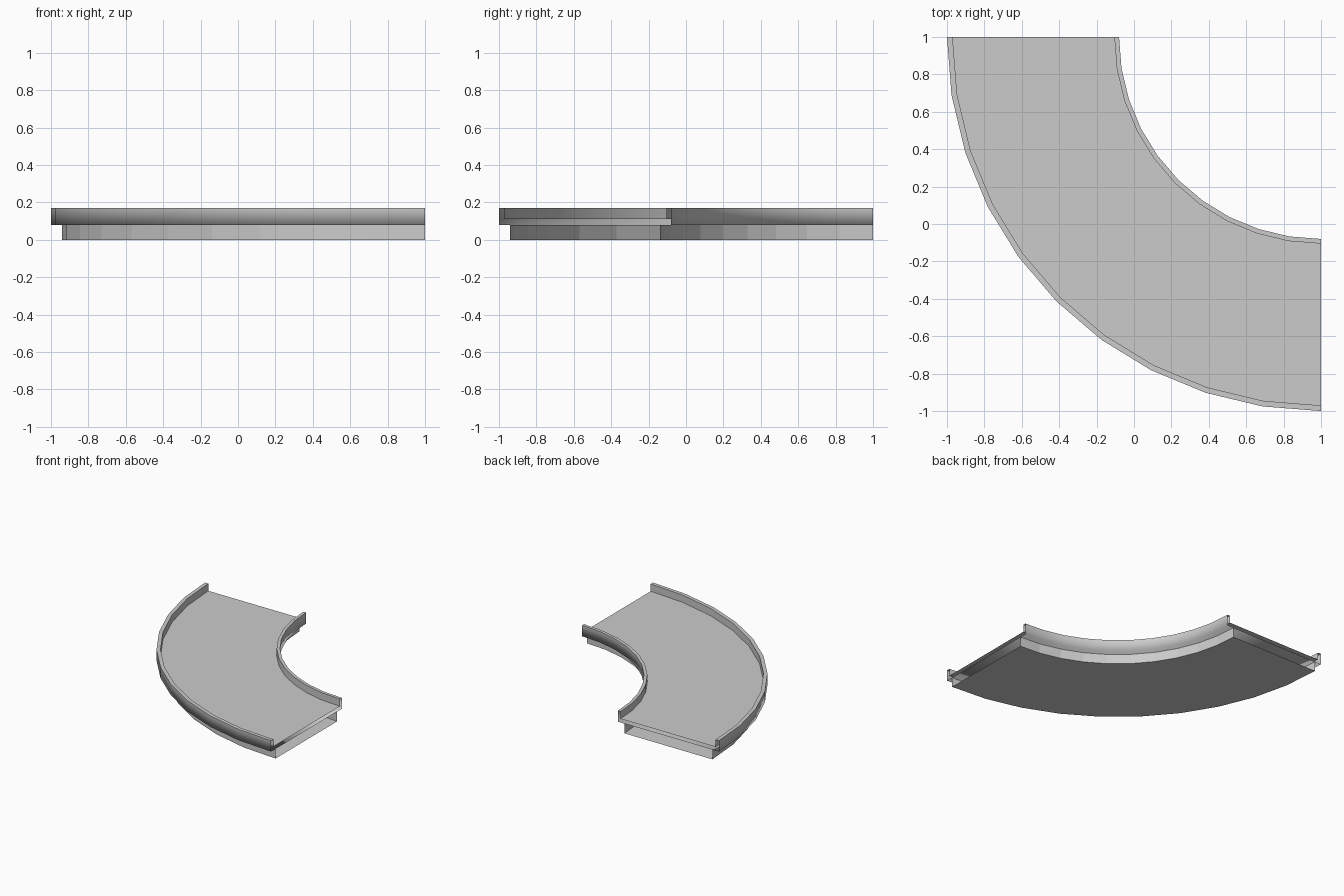
import bpy, bmesh
from math import cos, sin, radians

if "Cube" in bpy.data.objects:
    bpy.data.objects.remove(bpy.data.objects["Cube"])

SEGMENTS = 10          # 9 degree steps round the quarter turn
CENTRE = (1.0, 1.0)    # centre of the bend


def sweep(name, profile, closed, smooth_sides=()):
    """Sweep an (r, z) profile through 90 degrees, leaving the ends open."""
    bm = bmesh.new()
    rings = []
    for k in range(SEGMENTS + 1):
        a = radians(90 * k / SEGMENTS)
        rings.append([bm.verts.new((CENTRE[0] - r * cos(a),
                                    CENTRE[1] - r * sin(a), z))
                      for r, z in profile])
    n = len(profile)
    for ring, nxt in zip(rings, rings[1:]):
        for i in range(n if closed else n - 1):
            j = (i + 1) % n
            face = bm.faces.new((ring[i], nxt[i], nxt[j], ring[j]))
            face.normal_flip()
            face.smooth = i in smooth_sides
            face.normal_update()
    # wind every face so that it points out of the section
    bm.normal_update()
    for f in bm.faces:
        f.normal_flip()
    mesh = bpy.data.meshes.new(name)
    bm.faces.ensure_lookup_table()
    bottom = min(bm.faces, key=lambda f: f.calc_center_median().z)
    if bottom.normal.z > 0:
        for f in bm.faces:
            f.normal_flip()
    bm.to_mesh(mesh)
    bm.free()
    obj = bpy.data.objects.new(name, mesh)
    bpy.context.collection.objects.link(obj)
    return obj


# Curved tray with a raised rail on each edge
sweep("railed_track",
      [(1.08, 0.08), (2.0, 0.08), (2.0, 0.17), (1.97, 0.17),
       (1.97, 0.11), (1.105, 0.11), (1.105, 0.17), (1.08, 0.17)],
      closed=True, smooth_sides=(0, 1, 3, 5, 7))

# Faceted, open-ended channel underneath
sweep("base_channel",
      [(1.14, 0.08), (1.14, 0.0), (1.94, 0.0), (1.94, 0.08)],
      closed=False)
